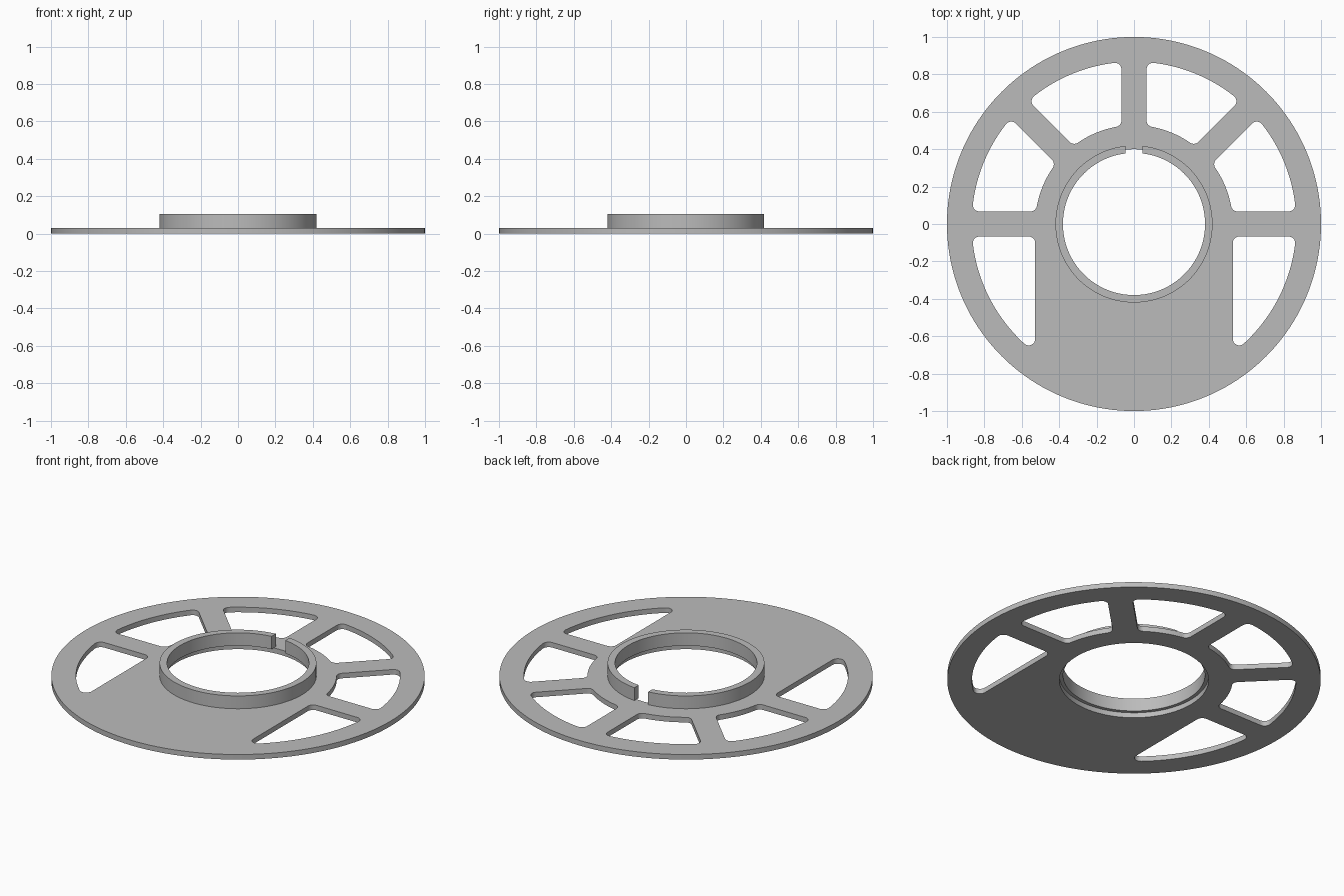
import bpy, bmesh
from math import sin, cos, asin, acos, atan2, pi, radians, tau

if "Cube" in bpy.data.objects:
    bpy.data.objects.remove(bpy.data.objects["Cube"], do_unlink=True)

PLATE_TOP = 0.03
RING_TOP = 0.106
RIM, HUB = 0.868, 0.528        # outer and inner radius of the windows
SPOKE = 0.067                  # half width of a spoke
FILLET = 0.035                 # corner radius of the windows

grey = bpy.data.materials.new("plain grey")
grey.use_nodes = True
colour = (0.5, 0.5, 0.5, 1)
grey.diffuse_color = colour
grey.node_tree.nodes["Principled BSDF"].inputs["Base Color"].default_value = colour


def arc(radius, start, end, steps=40):
    angles = [start + (end - start) * i / steps for i in range(steps + 1)]
    return [(radius * cos(a), radius * sin(a)) for a in angles]


def rounded(edges, radius):
    """Grow a shape outwards; edges are (points, normal angle function)."""
    outline = []
    for i, (points, normal) in enumerate(edges):
        outline += [(x + radius * cos(normal(x, y)), y + radius * sin(normal(x, y)))
                    for x, y in points]
        nxt, next_normal = edges[(i + 1) % len(edges)]
        cx, cy = points[-1]
        start = normal(cx, cy)
        turn = (next_normal(*nxt[0]) - start) % tau
        outline += [(cx + x, cy + y) for x, y in arc(radius, start, start + turn, 8)[1:-1]]
    return outline


def outward(x, y):
    return atan2(y, x)


def inward(x, y):
    return atan2(-y, -x)


def sector_window(a0, a1):
    ro, ri, h = RIM - FILLET, HUB + FILLET, SPOKE + FILLET
    outer = arc(ro, a0 + asin(h / ro), a1 - asin(h / ro))
    inner = arc(ri, a1 - asin(h / ri), a0 + asin(h / ri))
    return rounded([(outer, outward),
                    ([outer[-1], inner[0]], lambda x, y: a1 + pi / 2),
                    (inner, inward),
                    ([inner[-1], outer[0]], lambda x, y: a0 - pi / 2)], FILLET)


def side_window():
    ro, h, side = RIM - FILLET, SPOKE + FILLET, HUB + FILLET
    outer = arc(ro, -acos(side / ro), -asin(h / ro))
    corner = (side, -h)
    return rounded([(outer, outward),
                    ([outer[-1], corner], lambda x, y: pi / 2),
                    ([corner, outer[0]], lambda x, y: pi)], FILLET)


def extruded(name, outlines, bottom, top):
    """Fill the outlines (inner ones become holes) and give them thickness."""
    curve = bpy.data.curves.new(name, "CURVE")
    curve.dimensions = "2D"
    curve.fill_mode = "BOTH"
    curve.extrude = (top - bottom) / 2
    for points in outlines:
        spline = curve.splines.new("POLY")
        spline.points.add(len(points) - 1)
        for p, (x, y) in zip(spline.points, points):
            p.co = (x, y, 0, 1)
        spline.use_cyclic_u = True
    obj = bpy.data.objects.new(name, curve)
    bpy.context.collection.objects.link(obj)
    bpy.ops.object.select_all(action="DESELECT")
    obj.select_set(True)
    bpy.context.view_layer.objects.active = obj
    bpy.ops.object.convert(target="MESH")
    obj = bpy.context.object
    obj.name = name

    # Weld caps to walls and seat the part at its height
    bm = bmesh.new()
    bm.from_mesh(obj.data)
    bmesh.ops.remove_doubles(bm, verts=bm.verts, dist=0.0001)
    bmesh.ops.translate(bm, verts=bm.verts, vec=(0, 0, (top + bottom) / 2))
    bmesh.ops.recalc_face_normals(bm, faces=bm.faces)
    bm.to_mesh(obj.data)
    bm.free()
    obj.data.materials.clear()
    obj.data.materials.append(grey)
    bpy.ops.object.shade_smooth_by_angle(angle=radians(30))
    return obj


# Plate: disc with a centre hole, four sector windows and two side windows
side = side_window()
windows = [sector_window(i * pi / 4, (i + 1) * pi / 4) for i in range(4)]
windows += [side, [(-x, y) for x, y in reversed(side)]]
disc = arc(1, 0, tau, 160)[:-1]
hole = arc(0.4, 0, tau, 120)[:-1]
extruded("wheel_plate", [disc, hole] + windows, 0, PLATE_TOP)

# Collar: raised ring around the hole, split by a narrow gap at the back
OUT, IN, GAP = 0.42, 0.38, 0.045
collar = arc(OUT, pi / 2 + asin(GAP / OUT), 5 * pi / 2 - asin(GAP / OUT), 120)
collar += arc(IN, 5 * pi / 2 - asin(GAP / IN), pi / 2 + asin(GAP / IN), 120)
extruded("split_collar", [collar], PLATE_TOP, RING_TOP)
